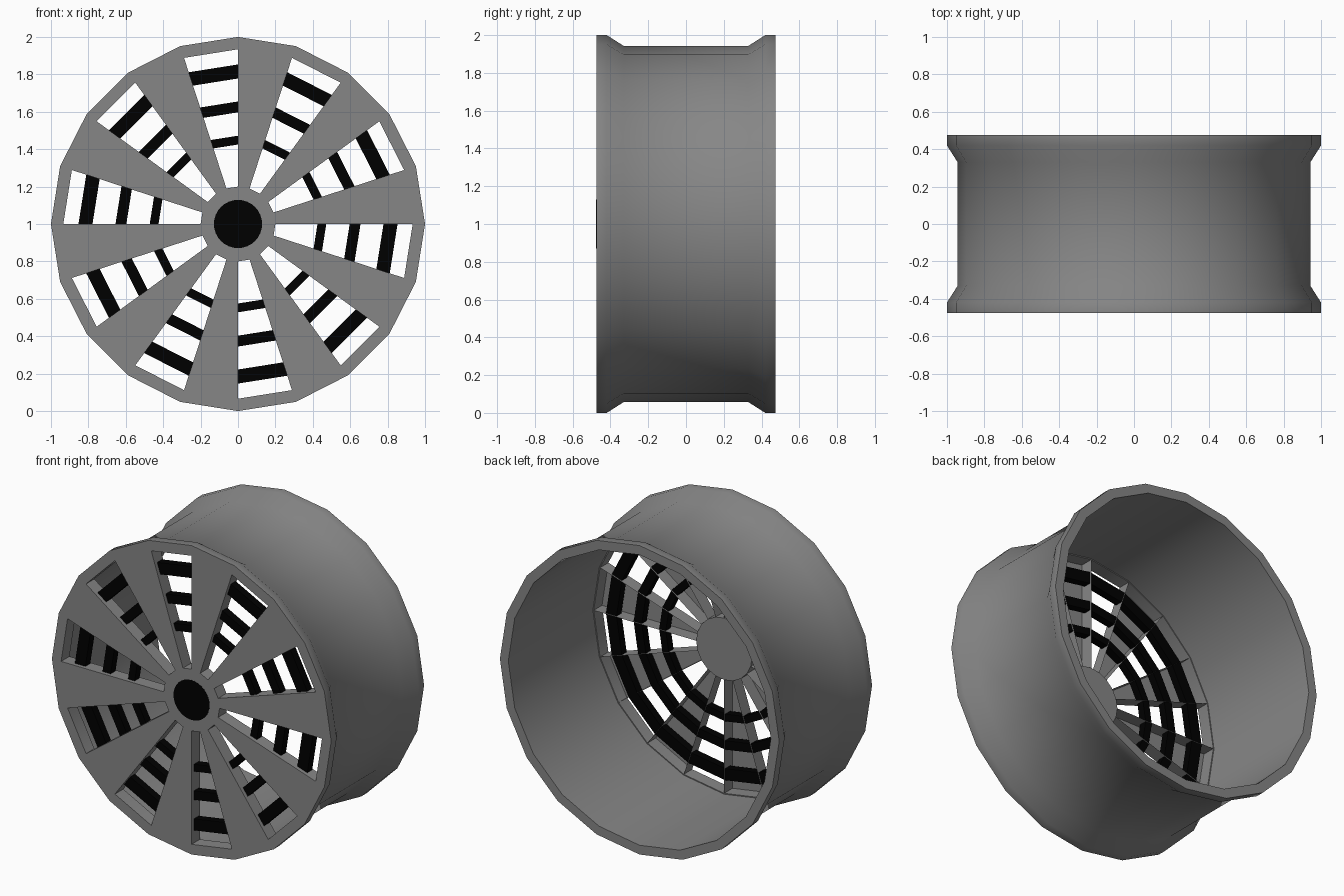
import bpy, math

if "Cube" in bpy.data.objects:
    bpy.data.objects.remove(bpy.data.objects["Cube"])

N = 20          # sides of the rim
CZ = 1.0        # axle height
FRONT = -0.475  # y of the front face
DEPTH = 0.085   # depth of the spokes


def material(name, v):
    m = bpy.data.materials.new(name)
    m.diffuse_color = (v, v, v, 1)
    m.use_nodes = True
    m.node_tree.nodes["Principled BSDF"].inputs["Base Color"].default_value = m.diffuse_color
    return m


black = material("black", 0.0)
grey = material("dark_grey", 0.24)


def pt(r, i, y, n=N):
    a = 2 * math.pi * i / n
    return (r * math.cos(a), y, CZ + r * math.sin(a))


def make(name, verts, faces, mat, smooth=False):
    me = bpy.data.meshes.new(name)
    me.from_pydata(verts, [], faces)
    me.validate()
    me.materials.append(mat)
    ob = bpy.data.objects.new(name, me)
    bpy.context.collection.objects.link(ob)
    if smooth:
        bpy.ops.object.select_all(action='DESELECT')
        ob.select_set(True)
        bpy.context.view_layer.objects.active = ob
        bpy.ops.object.shade_smooth_by_angle(angle=math.radians(50))
    return ob


def lathe(name, profile, mat, smooth=False):
    """Spin a closed (radius, y) loop around the axle."""
    m = len(profile)
    verts = [pt(r, i, y) for i in range(N) for r, y in profile]
    faces = [(i * m + j, i * m + (j + 1) % m,
              (i + 1) % N * m + (j + 1) % m, (i + 1) % N * m + j)
             for i in range(N) for j in range(m)]
    return make(name, verts, faces, mat, smooth)


def disc(name, r, y0, y1, n, mat):
    verts = [pt(r, i, y, n) for y in (y0, y1) for i in range(n)]
    faces = [tuple(range(n)), tuple(reversed(range(n, 2 * n)))]
    faces += [(i, n + i, n + (i + 1) % n, (i + 1) % n) for i in range(n)]
    return make(name, verts, faces, mat)


# barrel with a flared flange at each end and a small lip around the spokes
lathe("rim_barrel", [(0.934, FRONT), (1.0, FRONT), (1.0, -0.42), (0.943, -0.33),
                     (0.943, 0.33), (1.0, 0.42), (1.0, -FRONT), (0.94, -FRONT),
                     (0.94, FRONT + DEPTH), (0.934, FRONT + DEPTH)],
      grey, smooth=True)

# hollow-backed spokes: a front plate with a wall along each edge
verts, faces = [], []
for k in range(0, N, 2):
    b = len(verts)
    verts += [pt(r, i, y) for y in (FRONT, FRONT + DEPTH)
              for i in (k, k + 1) for r in (0.195, 0.936)]
    faces += [(b, b + 1, b + 3, b + 2), (b, b + 4, b + 5, b + 1),
              (b + 2, b + 3, b + 7, b + 6)]
make("spokes", verts, faces, grey)

# hub and its centre cap
disc("hub", 0.2, FRONT, FRONT + DEPTH, N, grey)
disc("hub_cap", 0.129, FRONT - 0.0008, FRONT + 0.02, 32, black)

# dark rings set behind the spoke faces
for idx, (r0, r1) in enumerate([(0.425, 0.472), (0.597, 0.655), (0.778, 0.853)]):
    y0, y1 = FRONT + 0.025, FRONT + 0.075
    lathe(f"inner_ring_{idx + 1}", [(r0, y0), (r1, y0), (r1, y1), (r0, y1)], black)
